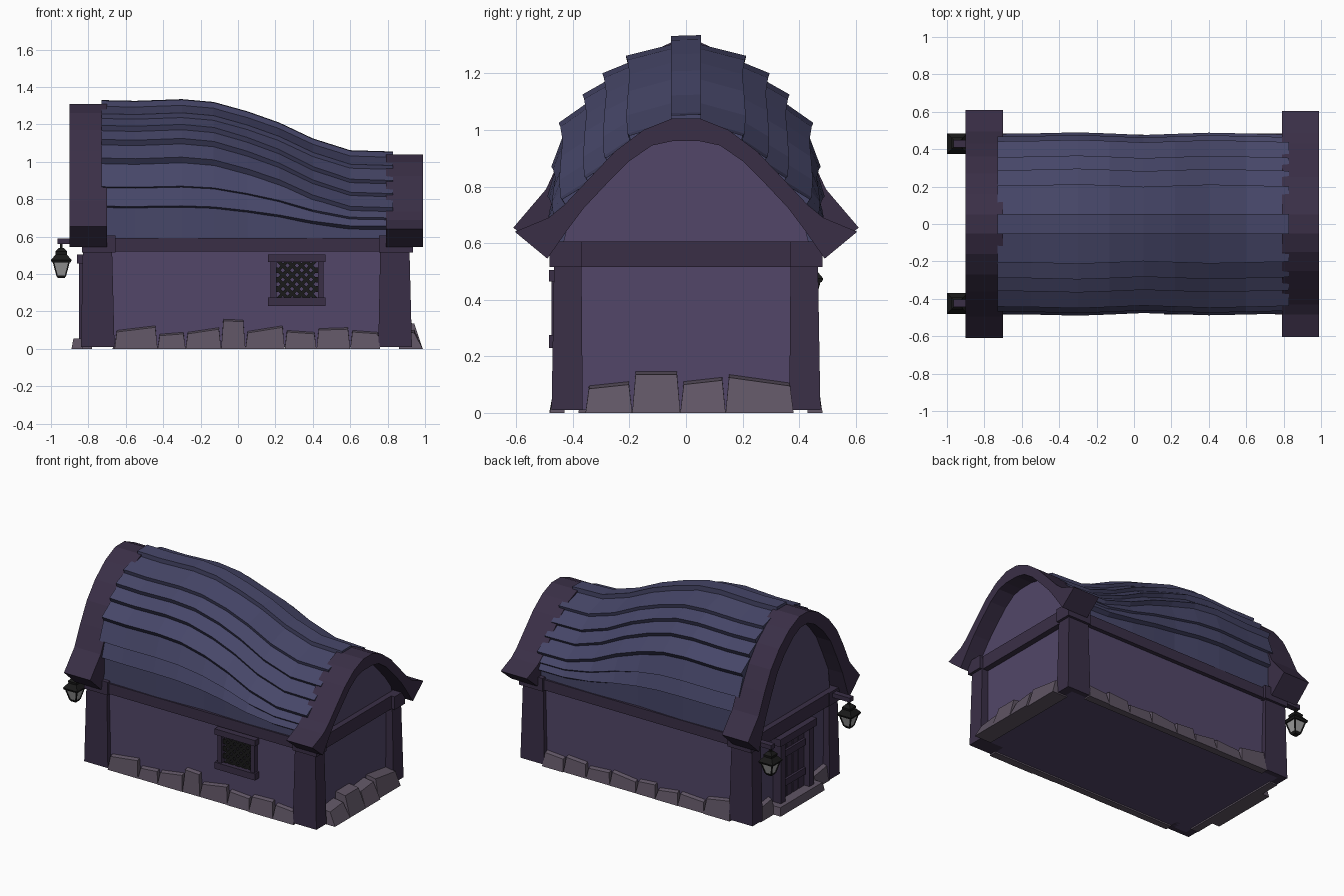
import bpy, bmesh, random
from mathutils import Vector

if "Cube" in bpy.data.objects:
    bpy.data.objects.remove(bpy.data.objects["Cube"])
random.seed(4)

def mat(name, c):
    m = bpy.data.materials.new(name)
    m.diffuse_color = (*c, 1)
    m.use_nodes = True
    m.node_tree.nodes["Principled BSDF"].inputs["Base Color"].default_value = m.diffuse_color
    return m

WALL = mat("plaster", (0.085, 0.062, 0.14))
TRIM = mat("timber", (0.042, 0.028, 0.062))
ROOF = mat("roof_planks", (0.062, 0.062, 0.14))
STONE = mat("stone", (0.115, 0.09, 0.127))
IRON = mat("iron", (0.01, 0.01, 0.01))
GLASS = mat("lamp_glass", (0.35, 0.35, 0.35))

def loft(name, rings, m):
    """Skin equal-length rings of points and cap both ends."""
    bm = bmesh.new()
    vs = [[bm.verts.new(p) for p in r] for r in rings]
    n = len(vs[0])
    for a, b in zip(vs, vs[1:]):
        for i in range(n):
            j = (i + 1) % n
            bm.faces.new((a[i], a[j], b[j], b[i]))
    bm.faces.new(vs[0])
    bm.faces.new(vs[-1])
    bmesh.ops.recalc_face_normals(bm, faces=bm.faces)
    me = bpy.data.meshes.new(name)
    bm.to_mesh(me)
    bm.free()
    ob = bpy.data.objects.new(name, me)
    ob.data.materials.append(m)
    bpy.context.collection.objects.link(ob)
    return ob

def rect(x0, x1, y0, y1, z):
    return [(x0, y0, z), (x1, y0, z), (x1, y1, z), (x0, y1, z)]

def box(name, x0, x1, y0, y1, z0, z1, m):
    return loft(name, [rect(x0, x1, y0, y1, z0), rect(x0, x1, y0, y1, z1)], m)

def lerp_table(tab, x):
    for (a, za), (b, zb) in zip(tab, tab[1:]):
        if x <= b:
            return za + (zb - za) * max(0, x - a) / (b - a)
    return tab[-1][1]

# walls and floor
box("walls", -0.79, 0.87, -0.44, 0.44, 0.01, 0.6, WALL)

# gable arches: (y, z) from ridge to foot, outer and inner edge
right_out = [(0.05, 1.04), (0.15, 1.0), (0.25, 0.925), (0.35, 0.82), (0.43, 0.735), (0.485, 0.69), (0.605, 0.64)]
right_in = [(0.05, 0.96), (0.12, 0.945), (0.2, 0.89), (0.28, 0.81), (0.36, 0.725), (0.42, 0.645), (0.49, 0.545)]
left_out = [(0.05, 1.31), (0.16, 1.26), (0.27, 1.17), (0.36, 1.06), (0.43, 0.93), (0.495, 0.79), (0.61, 0.655)]
left_in = [(0.04, 1.23), (0.12, 1.19), (0.21, 1.11), (0.29, 1.01), (0.355, 0.88), (0.42, 0.74), (0.49, 0.545)]

def mirror(p):
    return [(-y, z) for y, z in reversed(p)] + p

def arch(side, outer, inner, x0, x1, wx):
    rings = []
    for (yo, zo), (yi, zi) in zip(mirror(outer), mirror(inner)):
        rings.append([(x0, yo, zo), (x1, yo, zo), (x1, yi, zi), (x0, yi, zi)])
    loft(side + "_gable_arch", rings, TRIM)
    # wall filling the gable
    prof = [(y, z + 0.01) for y, z in mirror(inner[:-1] + [(0.44, 0.57)])]
    loft(side + "_gable_wall", [[(x, y, z) for y, z in prof] for x in (wx - 0.02, wx + 0.02)], WALL)

arch("right", right_out, right_in, 0.79, 0.99, 0.85)
arch("left", left_out, left_in, -0.9, -0.7, -0.77)

# sagging roof planks: height blends from the tall to the low end
ridge = [(-0.73, 1.33), (-0.55, 1.326), (-0.3, 1.335), (-0.13, 1.32), (0.05, 1.27),
         (0.22, 1.21), (0.4, 1.125), (0.6, 1.062), (0.83, 1.055)]
wave = [0, 0.002, 0.008, 0.002, -0.006, 0, 0.006, 0.002, -0.004]
# (y, z at tall end, z at low end) for upper and lower plank edges
planks = [((0.0, 1.315, 1.04), (0.205, 1.262, 0.98)),
          ((0.19, 1.24, 0.965), (0.288, 1.20, 0.90)),
          ((0.27, 1.175, 0.885), (0.358, 1.125, 0.83)),
          ((0.335, 1.10, 0.82), (0.442, 1.025, 0.755)),
          ((0.415, 1.01, 0.745), (0.468, 0.87, 0.70)),
          ((0.445, 0.89, 0.71), (0.482, 0.765, 0.655)),
          ((0.455, 0.78, 0.67), (0.455, 0.575, 0.575))]
for s, side in ((-1, "front"), (1, "back")):
    for i, (up, lo) in enumerate(planks):
        rings = []
        for (x, rz), w in zip(ridge, wave):
            t = (rz - 1.055) / 0.28
            (ya, za), (yb, zb) = [(p[0] + w * (p[0] > 0), p[2] + (p[1] - p[2]) * t) for p in (up, lo)]
            n = Vector((zb - za, ya - yb)).normalized() * 0.045  # inward
            rings.append([(x, s * ya, za), (x, s * yb, zb),
                          (x, s * (yb + n.x), zb + n.y), (x, s * (ya + n.x), za + n.y)])
        loft(f"{side}_roof_plank_{i}", rings, ROOF)
loft("ridge_plank", [[(x, -0.053, z - 0.003), (x, 0.053, z), (x, 0.053, z - 0.06), (x, -0.053, z - 0.06)]
                     for x, z in ridge], ROOF)

# corner posts with joint blocks, and beams
for s, side in ((-1, "front"), (1, "back")):
    for end, a, b in (("left", -0.84, -0.66), ("right", 0.75, 0.93)):
        ys = sorted((s * 0.365, s * 0.475))
        yt = sorted((s * 0.37, s * 0.465))
        loft(f"{side}_{end}_post", [rect(a, b, *ys, 0.01), rect(a + 0.012, b - 0.015, *yt, 0.6)], TRIM)
        yb = sorted((s * 0.37, s * 0.483))
        box(f"{side}_{end}_joint", a + 0.005, b + 0.005, *yb, 0.515, 0.605, TRIM)
    box(f"{side}_beam", -0.8, 0.9, *sorted((s * 0.4, s * 0.468)), 0.52, 0.592, TRIM)
box("right_beam", 0.84, 0.91, -0.45, 0.45, 0.515, 0.605, TRIM)
box("left_beam", -0.83, -0.75, -0.45, 0.45, 0.515, 0.605, TRIM)

# foundation stones: edge positions and (left, right) top heights
def stones(name, edges, tops, place):
    for i, (a, b, (h0, h1)) in enumerate(zip(edges, edges[1:], tops)):
        d = 0.01 * random.random()
        base = [place(a, 0), place(b, 0), place(b, 1 + d * 20), place(a, 1 + d * 20)]
        k = 0.012
        top = [place(a + k, 0), place(b - k, 0), place(b - k, 0.75), place(a + k, 0.75)]
        hs = (h0 + 0.012, h1 + 0.012, h1, h0)
        loft(f"{name}_stone_{i}", [[(*p, 0.0) for p in base],
                                   [(*p, h) for p, h in zip(top, hs)]], STONE)

stones("front", [-0.66, -0.43, -0.28, -0.09, 0.04, 0.25, 0.42, 0.6, 0.76],
       [(.09, .115), (.07, .08), (.08, .105), (.15, .145), (.085, .115), (.09, .08), (.1, .105), (.09, .08)],
       lambda u, v: (u, -0.43 - 0.045 * v))
stones("back", [-0.67, -0.47, -0.27, -0.1, 0.05, 0.25, 0.43, 0.6, 0.76],
       [(.13, .1), (.07, .08), (.08, .06), (.09, .08), (.07, .09), (.08, .07), (.09, .1), (.08, .09)],
       lambda u, v: (u, 0.43 + 0.045 * v))
stones("right", [-0.355, -0.19, -0.02, 0.14, 0.38],
       [(.085, .1), (.135, .135), (.1, .115), (.125, .095)],
       lambda u, v: (0.86 + 0.11 * v, u))
for s in (-1, 1):
    stones("left", [min(s * 0.22, s * 0.38), max(s * 0.22, s * 0.38)], [(.1, .08)],
           lambda u, v: (-0.78 - 0.05 * v, u))

# window with crossed lattice
box("window_lintel", 0.16, 0.468, -0.485, -0.42, 0.465, 0.505, TRIM)
box("window_sill", 0.16, 0.468, -0.485, -0.42, 0.23, 0.275, TRIM)
for a in (0.175, 0.427):
    box("window_jamb", a, a + 0.03, -0.475, -0.42, 0.27, 0.47, TRIM)
W, H = 0.115, 0.1
for s in (-1, 1):
    for k in range(-4, 5):
        c = k * 0.05
        lo, hi = sorted((s * (-W - c), s * (W - c)))
        v0, v1 = max(-H, lo), min(H, hi)
        if v1 - v0 < 0.02:
            continue
        rings = []
        for v in (v0, v1):
            x, z = 0.315 + c + s * v, 0.37 + v
            rings.append([(x - 0.013, -0.455, z), (x + 0.013, -0.455, z),
                          (x + 0.013, -0.435, z), (x - 0.013, -0.435, z)])
        loft("window_lattice_bar", rings, IRON)

# door on the left end, with frame, cross rails and step
for i in range(4):
    y = -0.13 + i * 0.065
    box(f"door_plank_{i}", -0.812, -0.78, y + 0.003, y + 0.062, 0.05, 0.46, TRIM)
for z in (0.14, 0.34):
    box("door_rail", -0.828, -0.8, -0.12, 0.12, z, z + 0.045, TRIM)
for s in (-1, 1):
    box("door_jamb", -0.85, -0.78, *sorted((s * 0.13, s * 0.18)), 0.04, 0.47, TRIM)
box("door_lintel", -0.86, -0.78, -0.2, 0.2, 0.455, 0.505, TRIM)
loft("door_step", [rect(-0.89, -0.78, -0.24, 0.24, 0), rect(-0.88, -0.78, -0.23, 0.23, 0.055)], STONE)

# lanterns on brackets
def sq(x, y, z, r):
    return rect(x - r, x + r, y - r, y + r, z)

for y in (-0.425, 0.43):
    x = -0.945
    box("lantern_bracket", -0.965, -0.82, y - 0.02, y + 0.02, 0.56, 0.59, TRIM)
    box("lantern_hanger", x - 0.007, x + 0.007, y - 0.007, y + 0.007, 0.53, 0.565, IRON)
    loft("lantern_cap", [sq(x, y, z, r) for z, r in
                         ((0.462, 0.05), (0.475, 0.055), (0.505, 0.03), (0.52, 0.032), (0.54, 0.012))], IRON)
    loft("lantern_glass", [sq(x, y, 0.39, 0.022), sq(x, y, 0.465, 0.042)], GLASS)
    loft("lantern_base", [sq(x, y, 0.378, 0.018), sq(x, y, 0.393, 0.027)], IRON)
    for sx in (-1, 1):
        for sy in (-1, 1):
            loft("lantern_rib", [sq(x + sx * 0.022, y + sy * 0.022, 0.39, 0.004),
                                 sq(x + sx * 0.042, y + sy * 0.042, 0.465, 0.004)], IRON)
